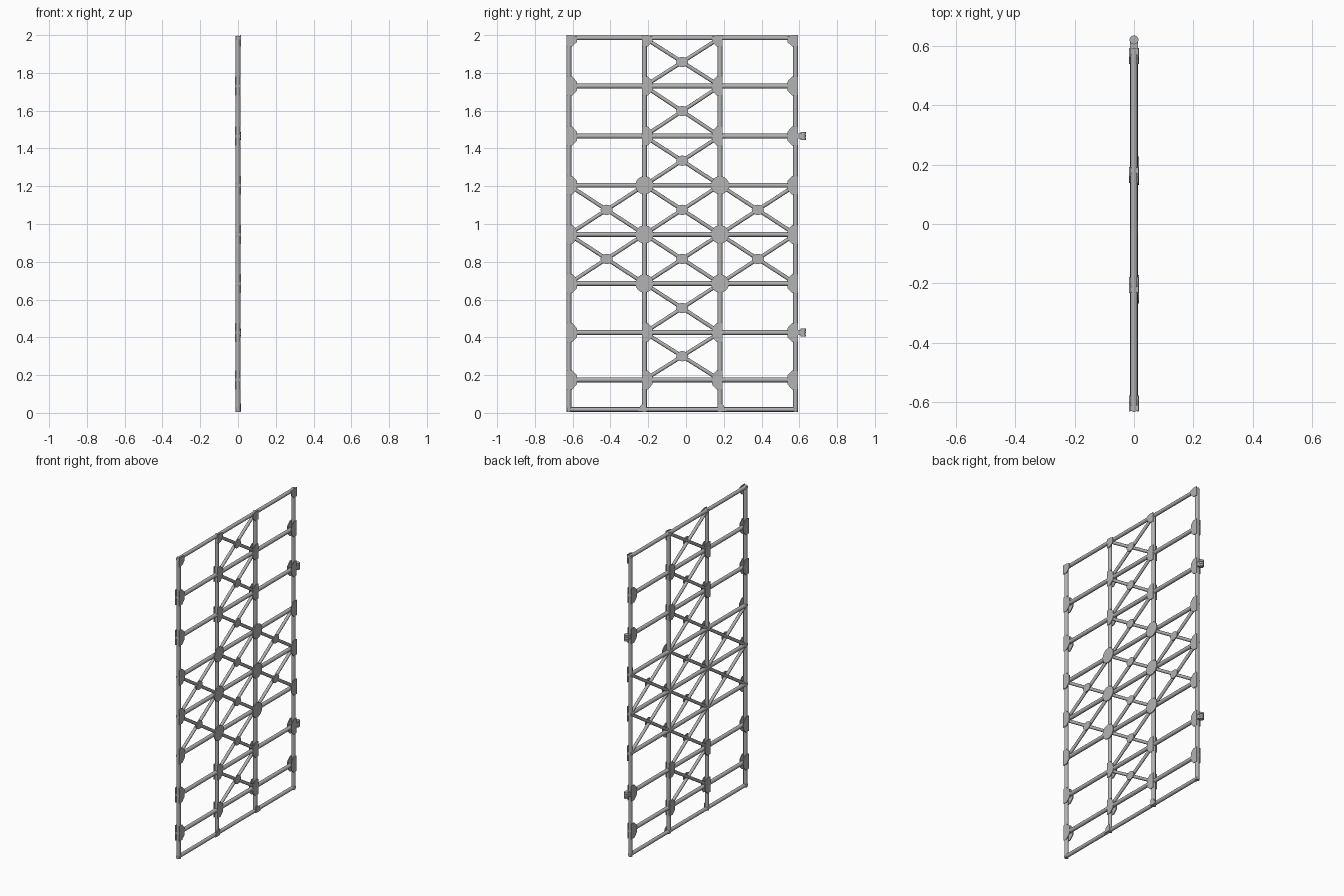
import bpy, bmesh, math
from mathutils import Vector

cube = bpy.data.objects.get("Cube")
if cube:
    bpy.data.objects.remove(cube, do_unlink=True)

steel = bpy.data.materials.new("grey steel")
steel.use_nodes = True
GREY = (0.45, 0.45, 0.45, 1)
steel.diffuse_color = GREY
steel.node_tree.nodes["Principled BSDF"].inputs["Base Color"].default_value = GREY

COLS = [-0.62, -0.22, 0.18, 0.58]
ROWS = [0.018, 0.175, 0.425, 0.685, 0.945, 1.205, 1.465, 1.73, 1.985]
R = 0.013


def finish(name, bm, smooth=False):
    bmesh.ops.recalc_face_normals(bm, faces=bm.faces)
    mesh = bpy.data.meshes.new(name)
    bm.to_mesh(mesh)
    bm.free()
    mesh.materials.append(steel)
    obj = bpy.data.objects.new(name, mesh)
    bpy.context.collection.objects.link(obj)
    if smooth:
        bpy.ops.object.select_all(action='DESELECT')
        obj.select_set(True)
        bpy.context.view_layer.objects.active = obj
        bpy.ops.object.shade_smooth_by_angle(angle=math.radians(40))


def tube(bm, a, b, r=R, sides=12):
    """Capped tube between two (x, y, z) points."""
    a, b = Vector(a), Vector(b)
    made = bmesh.ops.create_cone(bm, cap_ends=True, segments=sides, radius1=r,
                                 radius2=r, depth=(b - a).length)["verts"]
    turn = Vector((0, 0, 1)).rotation_difference(b - a).to_matrix()
    for v in made:
        v.co = turn @ v.co + (a + b) / 2


def plate(bm, outline, x0, x1):
    """Flat plate from a (y, z) outline, between two x positions."""
    base = bm.faces.new([bm.verts.new((x0, y, z)) for y, z in outline])
    out = bmesh.ops.extrude_face_region(bm, geom=[base])["geom"]
    for v in out:
        if isinstance(v, bmesh.types.BMVert):
            v.co.x = x1


def oval(y, z, ry, rz, n=24):
    return [(y + ry * math.cos(math.tau * i / n), z + rz * math.sin(math.tau * i / n))
            for i in range(n)]


def half_gusset(y, z, side, up=0.05, down=0.05):
    """Chamfered plate whose straight edge lies on the post."""
    shape = [(-0.012, -down), (0.018, -down), (0.042, -down * 0.5),
             (0.042, up * 0.5), (0.018, up), (-0.012, up)]
    return [(y + side * dy, z + dz) for dy, dz in shape]


# Upright posts and cross rails
bm = bmesh.new()
for y in COLS:
    tube(bm, (0, y, 0.006), (0, y, 1.995))
finish("upright_posts", bm, True)

bm = bmesh.new()
for z in ROWS:
    r = 0.012 if z in (ROWS[0], ROWS[-1]) else R
    tube(bm, (0, COLS[0] - 0.01, z), (0, COLS[-1] + 0.01, z), r)
finish("cross_rails", bm, True)

# Crossed braces with a small oval plate at each crossing
braces, centres = bmesh.new(), bmesh.new()
cells = [(1, row) for row in range(1, 8)] + [(c, row) for c in (0, 2) for row in (3, 4)]
for col, row in cells:
    y0, y1, z0, z1 = COLS[col], COLS[col + 1], ROWS[row], ROWS[row + 1]
    tube(braces, (0, y0, z0), (0, y1, z1), 0.01)
    tube(braces, (0, y0, z1), (0, y1, z0), 0.01)
    plate(centres, oval((y0 + y1) / 2, (z0 + z1) / 2, 0.032, 0.027), 0.006, 0.013)
finish("cross_braces", braces, True)
finish("brace_centre_plates", centres)

# Round plates on the middle joints
bm = bmesh.new()
for y in COLS[1:3]:
    for z in ROWS[3:6]:
        plate(bm, oval(y, z, 0.048, 0.048, 32), 0.011, 0.017)
finish("round_joint_plates", bm)

# Half gussets on the remaining joints
bm = bmesh.new()
for c, y in enumerate(COLS):
    side = 1 if c < 2 else -1
    for i, z in enumerate(ROWS[1:8], 1):
        middle = 3 <= i <= 5
        if middle and c in (1, 2):
            continue
        shape = half_gusset(y, z, side)
        plate(bm, shape, 0.01, 0.016 if middle else 0.014)
        if not middle:
            plate(bm, shape, -0.017, -0.011)
    # top joints
    plate(bm, half_gusset(y, 1.985, side, 0.015, 0.045), 0.01, 0.015)
# feet of the inner posts
for y, side in ((COLS[1], -1), (COLS[2], 1)):
    plate(bm, [(y - side * 0.012, 0.008), (y + side * 0.035, 0.008),
               (y + side * 0.022, 0.036), (y + side * 0.008, 0.05),
               (y - side * 0.012, 0.05)], 0.01, 0.015)
finish("half_gussets", bm)

# Hinges on the rear post: arm and three stacked knuckles
bm = bmesh.new()
for z in (ROWS[2], ROWS[6]):
    plate(bm, [(0.58, z - 0.013), (0.618, z - 0.013),
               (0.618, z + 0.013), (0.58, z + 0.013)], -0.013, 0.013)
    for k in (-1, 0, 1):
        tube(bm, (0, 0.62, z + k * 0.015 - 0.006), (0, 0.62, z + k * 0.015 + 0.006), 0.015, 20)
    tube(bm, (0, 0.62, z - 0.02), (0, 0.62, z + 0.02), 0.01)
finish("hinges", bm, True)
